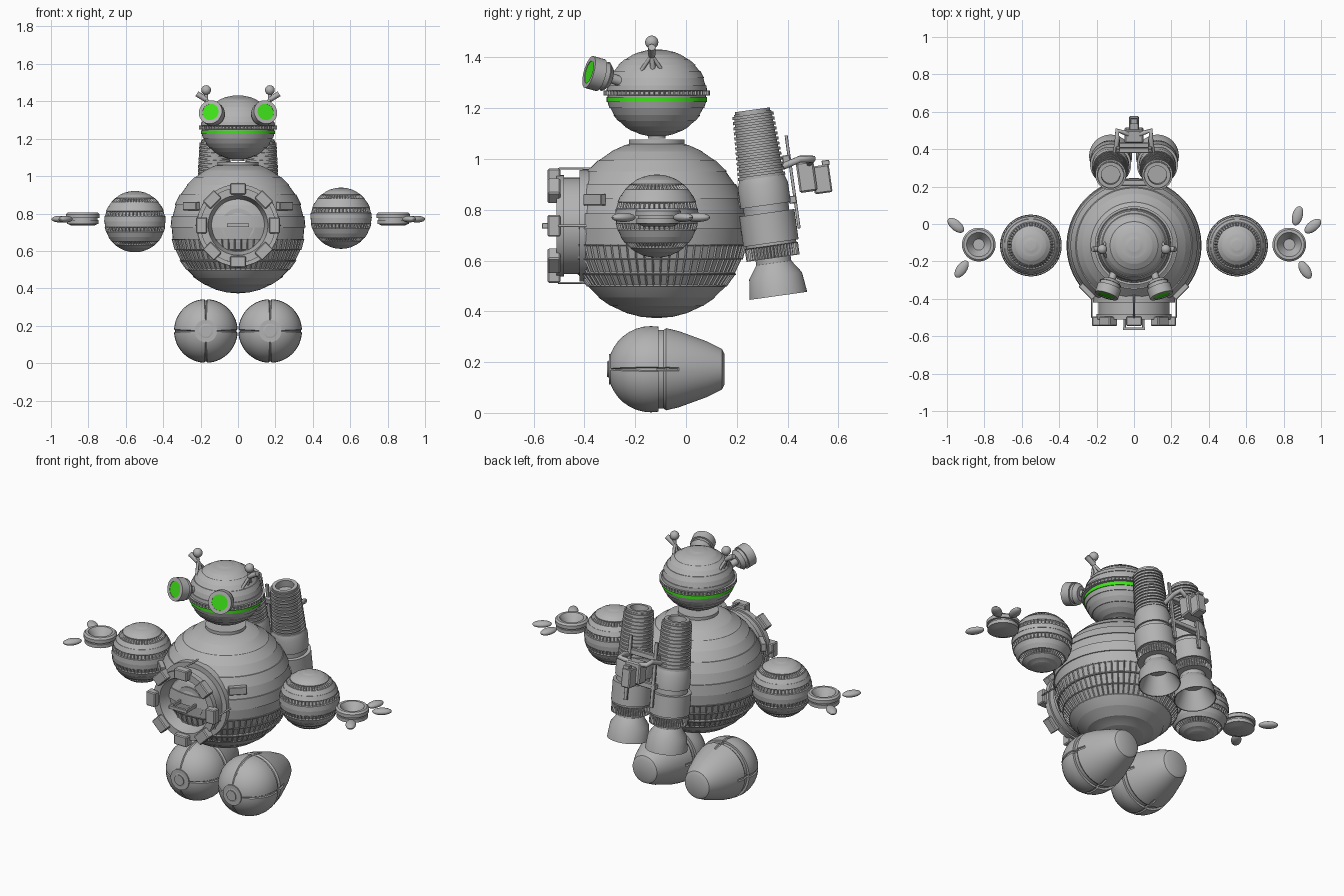
import bpy, bmesh
from math import sin, cos, radians, tau
from mathutils import Vector, Matrix

default_cube = bpy.data.objects.get("Cube")
if default_cube:
    bpy.data.objects.remove(default_cube, do_unlink=True)


def material(name, red, green, blue):
    mat = bpy.data.materials.new(name)
    mat.use_nodes = True
    mat.diffuse_color = (red, green, blue, 1)
    shader = mat.node_tree.nodes["Principled BSDF"]
    shader.inputs["Base Color"].default_value = mat.diffuse_color
    return mat


metal_grey = material("metal grey", .45, .45, .45)
glow_green = material("glow green", .05, .76, .01)


def add_object(name, data, mat):
    data.materials.append(mat)
    part = bpy.data.objects.new(name, data)
    bpy.context.collection.objects.link(part)
    return part


def finish(name, bm, place, mat=metal_grey, smooth=True):
    mesh = bpy.data.meshes.new(name)
    bm.to_mesh(mesh)
    bm.free()
    part = add_object(name, mesh, mat)
    part.matrix_world = place
    if smooth:
        bpy.ops.object.select_all(action='DESELECT')
        part.select_set(True)
        bpy.context.view_layer.objects.active = part
        bpy.ops.object.shade_smooth_by_angle(angle=radians(30))


def globe(radius, height, step=0, bands=18):
    """Profile of a ball in ten degree bands, every second band raised."""
    profile = []
    for band in range(bands):
        for edge in (band, band + 1):
            latitude = radians(edge * 10 - 90)
            wide = radius + step * (band % 2)
            profile.append((wide * cos(latitude), height * sin(latitude)))
    return profile


def stack(*drums):
    """Profile of drums set end to end: radius, rise and optional end radius."""
    profile, height = [(0, 0)], 0
    for radius, rise, *end in drums:
        profile.append((radius, height))
        height += rise
        profile.append((end[0] if end else radius, height))
    return profile + [(0, height)]


def lathe(name, profile, location, axis=(0, 0, 1), mat=metal_grey, segments=64,
          sunk=None, inset=bmesh.ops.inset_individual):
    """Turn a profile round an axis, then sink the faces picked by a rule."""
    bm = bmesh.new()
    angles = [(i + .5) * tau / segments for i in range(segments)]
    rings = [[bm.verts.new((radius * cos(a), radius * sin(a), height)) for a in angles]
             for radius, height in profile]
    for low, high in zip(rings, rings[1:]):
        for i in range(segments):
            bm.faces.new((low[i - 1], low[i], high[i], high[i - 1]))
    bmesh.ops.remove_doubles(bm, verts=bm.verts, dist=.0001)
    bmesh.ops.recalc_face_normals(bm, faces=bm.faces)
    if sunk:
        chosen = [face for face in bm.faces if sunk(face.calc_center_median())]
        inset(bm, faces=chosen, thickness=.004, depth=-.006, use_even_offset=True)
    turn = Vector(axis).to_track_quat('Z', 'Y').to_matrix().to_4x4()
    finish(name, bm, Matrix.Translation(location) @ turn, mat)


def box(name, size, location, turn=Matrix()):
    bm = bmesh.new()
    bmesh.ops.create_cube(bm, size=1, matrix=Matrix.Diagonal(size).to_4x4())
    bmesh.ops.bevel(bm, geom=bm.edges[:], offset=min(size) / 10, segments=1, affect='EDGES')
    finish(name, bm, Matrix.Translation(location) @ turn, smooth=False)


def ellipsoid(name, radii, location, turn=Matrix()):
    bm = bmesh.new()
    bmesh.ops.create_uvsphere(bm, u_segments=24, v_segments=14, radius=1,
                              matrix=Matrix.Diagonal(radii).to_4x4())
    finish(name, bm, Matrix.Translation(location) @ turn)


def rod(name, thickness, *points):
    curve = bpy.data.curves.new(name, 'CURVE')
    curve.dimensions = '3D'
    curve.bevel_depth = thickness
    curve.bevel_resolution = 2
    curve.use_fill_caps = True
    line = curve.splines.new('POLY')
    line.points.add(len(points) - 1)
    for target, point in zip(line.points, points):
        target.co = (*point, 1)
    add_object(name, curve, metal_grey)


middle = -.115   # depth of the axis shared by head, body and arms
lean = Matrix.Rotation(radians(8), 4, 'X')
front, back = Vector((0, -1, 0)), Vector((0, 1, 0))

# Body: stepped ball with three rows of sunken panels
lathe("body", globe(.355, .352, .006), (0, middle, .725),
      sunk=lambda c: -.23 < c.z < -.06)
lathe("neck_plate", stack((.11, .02)), (0, middle, 1.056))
box("body_back_plate", (.2, .03, .09), (0, .22, .85))

# Front hatch: dished ring with lugs, wire frame and handle
hatch = Vector((0, -.33, .737))
lathe("hatch_ring", stack((.22, .09), (.19, .06), (.2, .03), (.16, -.07, .14),
                          (.09, .02), (.06, -.02)), hatch, front)
for k in range(8):
    turn = Matrix.Rotation(k * tau / 8, 4, 'Y')
    outward = turn @ Vector((1, 0, 0))
    box("hatch_lug", (.06, .05, .085), hatch + front * .19 + outward * .195, turn)
    if k % 2 == 0:
        corner = hatch + outward * .225 + front * .17
        rod("hatch_frame", .005, hatch + outward * .225, corner, corner - outward * .04)
box("hatch_handle", (.12, .015, .02), hatch + front * .23)

# Head: stepped ball with a rim and a glowing band
lathe("head", globe(.195, .172, .004), (0, middle, 1.26))
lathe("head_rim", stack((.21, .02)), (0, middle, 1.25), sunk=lambda c: c.length > .2)
lathe("head_glow_band", stack((.198, .02)), (0, middle, 1.225), mat=glow_green)
lathe("chin", stack((.035, .02)), (0, middle, 1.08))

for side in (-1, 1):
    box("body_side_plate", (.1, .03, .045), (side * .25, -.36, .84),
        Matrix.Rotation(side * radians(45), 4, 'Z'))
    box("handle_post", (.012, .13, .02), hatch + Vector((side * .05, -.165, 0)))

    # Eyes, splayed outward and tilted up
    look = Vector((side * .3, -.9, .25)).normalized()
    eye = Vector((side * .12, -.3, 1.32))
    lathe("eye_housing", stack((.04, .02, .06), (.055, .02), (.065, .05), (.045, -.01)),
          eye, look, segments=32)
    lathe("eye_lens", stack((.045, .008)), eye + look * .08, look, glow_green, 32)
    rod("eye_stem", .02, eye, (side * .1, -.24, 1.3))

    # Antennae: braced stem, ball and outward horn
    elbow = Vector((side * .17, -.135, 1.41))
    tip = elbow + Vector((0, 0, .05))
    rod("antenna_stem", .011, (side * .15, -.13, 1.35), elbow, tip)
    for spread in (-.04, .04):
        rod("antenna_brace", .008, (side * .15, -.135 + spread, 1.35), elbow)
    ellipsoid("antenna_ball", (.026, .026, .026), tip)
    rod("antenna_horn", .015, elbow, elbow + Vector((side * .05, 0, .03)))

    # Arm balls with rows of small slots
    lathe("arm_ball", globe(.163, .164, .002), (side * .551, middle, .766 + side * .009),
          segments=48, sunk=lambda c: round(abs(c.z), 2) in (.04, .12))

    # Hands: open cups with floating fingers, three on the left and two on the right
    palm = Vector((side * .83, -.11, .77))
    lathe("hand", stack((.06, .01, .08), (.085, .02), (.078, .01), (.09, .02),
                        (.09, .01, .08), (.065, -.05, .03)), palm - Vector((0, 0, .035)))
    for angle in (74, 38, -58) if side > 0 else (140, 235):
        turn = Matrix.Rotation(radians(angle), 4, 'Z')
        ellipsoid("finger", (.053, .028, .018), palm + turn @ Vector((.16, 0, 0)), turn)

    # Feet: round toe, groove, tapered heel and seams along the length
    foot = Vector((side * .172, -.138, .172))
    heel = [(.155, .03), (.155, .05), (.162, .06), (.15, .11), (.11, .22), (.08, .28),
            (.06, .29), (0, .29)]
    lathe("foot", globe(.17, .17, bands=10) + heel, foot, back,
          sunk=lambda c: abs(c.z) < .16 and min(abs(c.x), abs(c.y)) < .003,
          inset=bmesh.ops.inset_region)
    lathe("foot_toe_ring", stack((.06, .02)), foot + front * .145, front)
    lathe("foot_toe_cap", stack((.03, .01)), foot + front * .163, front)

    # Rocket tubes: open nozzle, drums, ribs and a hollow top
    ribs = []
    for k in range(13):
        taper = k / 1000
        ribs += [(.094 - taper, .012), (.086 - taper, .008)]
    lathe("rocket_tube", stack(
        (.06, -.1, .11), (.115, .08, .105), (.105, .05, .07), (.07, .02), (.106, .05),
        (.1, .01), (.11, .12), (.09, .03), (.1, .08), (.1, .03, .09), *ribs,
        (.07, .01), (.05, -.04)), (side * .125, .35, .56), lean @ Vector((0, 0, 1)),
        segments=48, sunk=lambda c: .06 < c.z < .09)

    # Pipes and rails joining the tubes to the rear unit
    bend = Vector((side * .09, .5, 1))
    rod("rear_pipe", .014, (side * .03, .48, .98), bend, bend - back * .05,
        (side * .1, .38, .97))
    box("rear_rail", (.02, .012, .37), (side * .085, .42, .91), lean)

# Rear unit between the tubes
box("rear_unit", (.1, .07, .12), (0, .475, .93), lean)
box("rear_block", (.055, .07, .11), (0, .535, .92), lean)
box("rear_cap", (.035, .03, .02), (0, .55, .985), lean)
box("upper_crossbar", (.2, .03, .03), (0, .395, 1), lean)
box("lower_crossbar", (.2, .03, .03), (0, .42, .84), lean)
